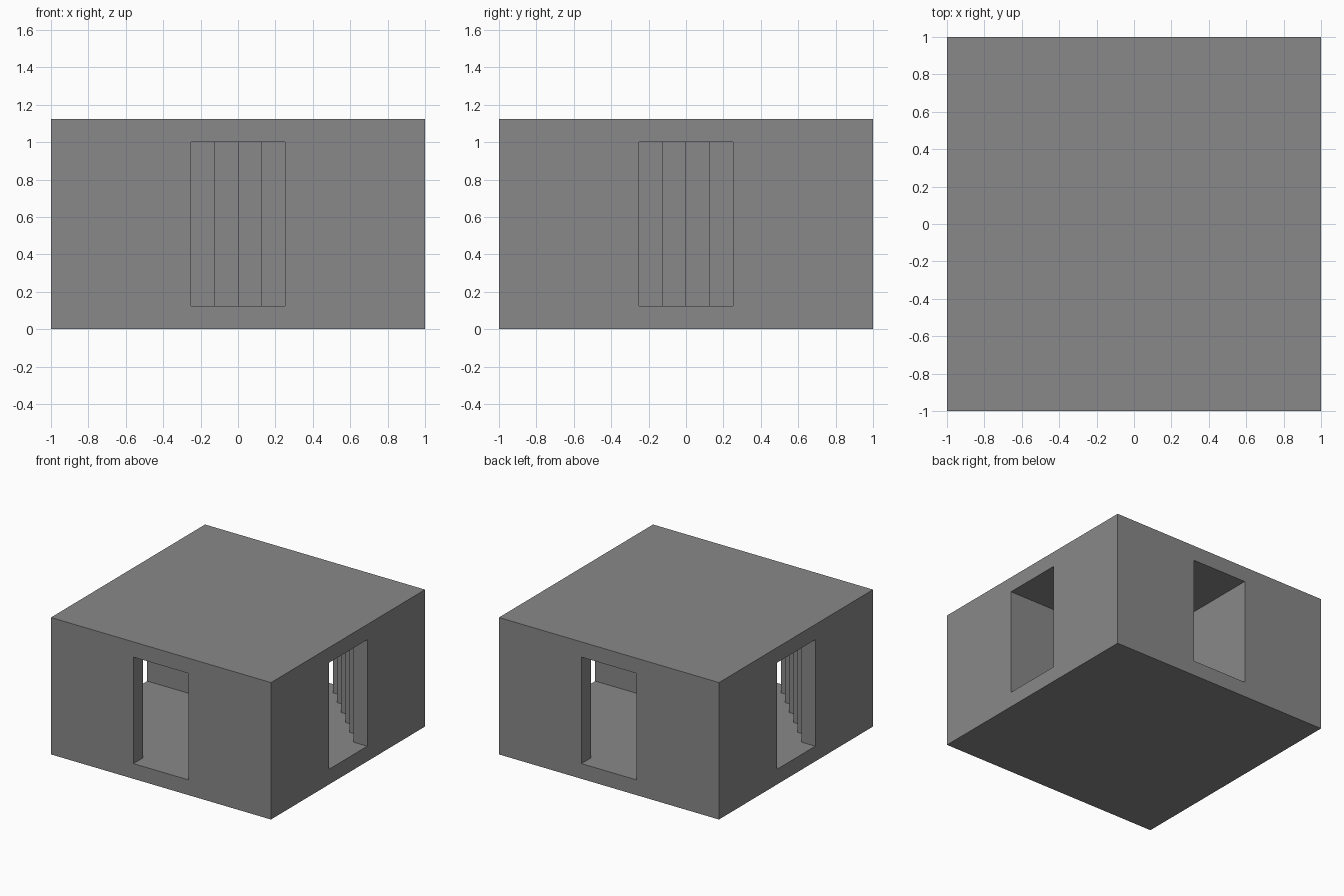
import bpy, bmesh
from mathutils import Matrix, Vector

if "Cube" in bpy.data.objects:
    bpy.data.objects.remove(bpy.data.objects["Cube"])

U = 0.125            # one block: wall, floor and step size
HALF = 2 * U         # half the doorway width
OUT = 1.1            # cutters reach past the outer faces

stone = bpy.data.materials.new("grey_stone")
stone.use_nodes = True
grey = (0.25, 0.25, 0.25, 1)
stone.diffuse_color = grey
stone.node_tree.nodes["Principled BSDF"].inputs["Base Color"].default_value = grey


def add_object(name, bm):
    bmesh.ops.recalc_face_normals(bm, faces=bm.faces)
    mesh = bpy.data.meshes.new(name)
    bm.to_mesh(mesh)
    bm.free()
    mesh.materials.append(stone)
    obj = bpy.data.objects.new(name, mesh)
    bpy.context.collection.objects.link(obj)
    return obj


def passage_outline():
    """Bent corridor from the -x doorway to the -y doorway, with stepped walls."""
    near, far = [(-OUT, -HALF)], [(HALF, -OUT)]
    for k in range(6):
        s = k * U
        # short stepped wall round the corner
        near += [(-1 + U + s, -HALF - s), (-1 + U + s, -HALF - s - U)]
        # stepped dividing wall in the middle
        far += [(HALF - s, s - 3 * U), (HALF - s - U, s - 3 * U)]
    near[-1] = (-HALF, -OUT)
    far[-1] = (-OUT, HALF)
    return near + far


# Solid block
bm = bmesh.new()
bmesh.ops.create_cube(bm, size=1)
bmesh.ops.scale(bm, vec=(2, 2, 9 * U), verts=bm.verts)
bmesh.ops.translate(bm, vec=(0, 0, 4.5 * U), verts=bm.verts)
block = add_object("corridor_block", bm)

# Two passages, the second turned half way round
for name, turn in (("front_passage", 1), ("back_passage", -1)):
    bm = bmesh.new()
    base = bm.faces.new([bm.verts.new((turn * x, turn * y, U)) for x, y in passage_outline()])
    top = bmesh.ops.extrude_face_region(bm, geom=[base])
    rising = [g for g in top["geom"] if isinstance(g, bmesh.types.BMVert)]
    bmesh.ops.translate(bm, vec=(0, 0, 7 * U), verts=rising)
    cutter = add_object(name, bm)
    cutter.hide_render = True
    cut = block.modifiers.new(name, 'BOOLEAN')
    cut.operation = 'DIFFERENCE'
    cut.solver = 'EXACT'
    cut.object = cutter

# Bake the cuts and drop the cutters
graph = bpy.context.evaluated_depsgraph_get()
graph.update()
carved = bpy.data.meshes.new_from_object(block.evaluated_get(graph))
cutters = [m.object for m in block.modifiers]
block.modifiers.clear()
block.data = carved
carved.materials.clear()
carved.materials.append(stone)
for poly in carved.polygons:
    poly.material_index = 0
for cutter in cutters:
    bpy.data.objects.remove(cutter)
